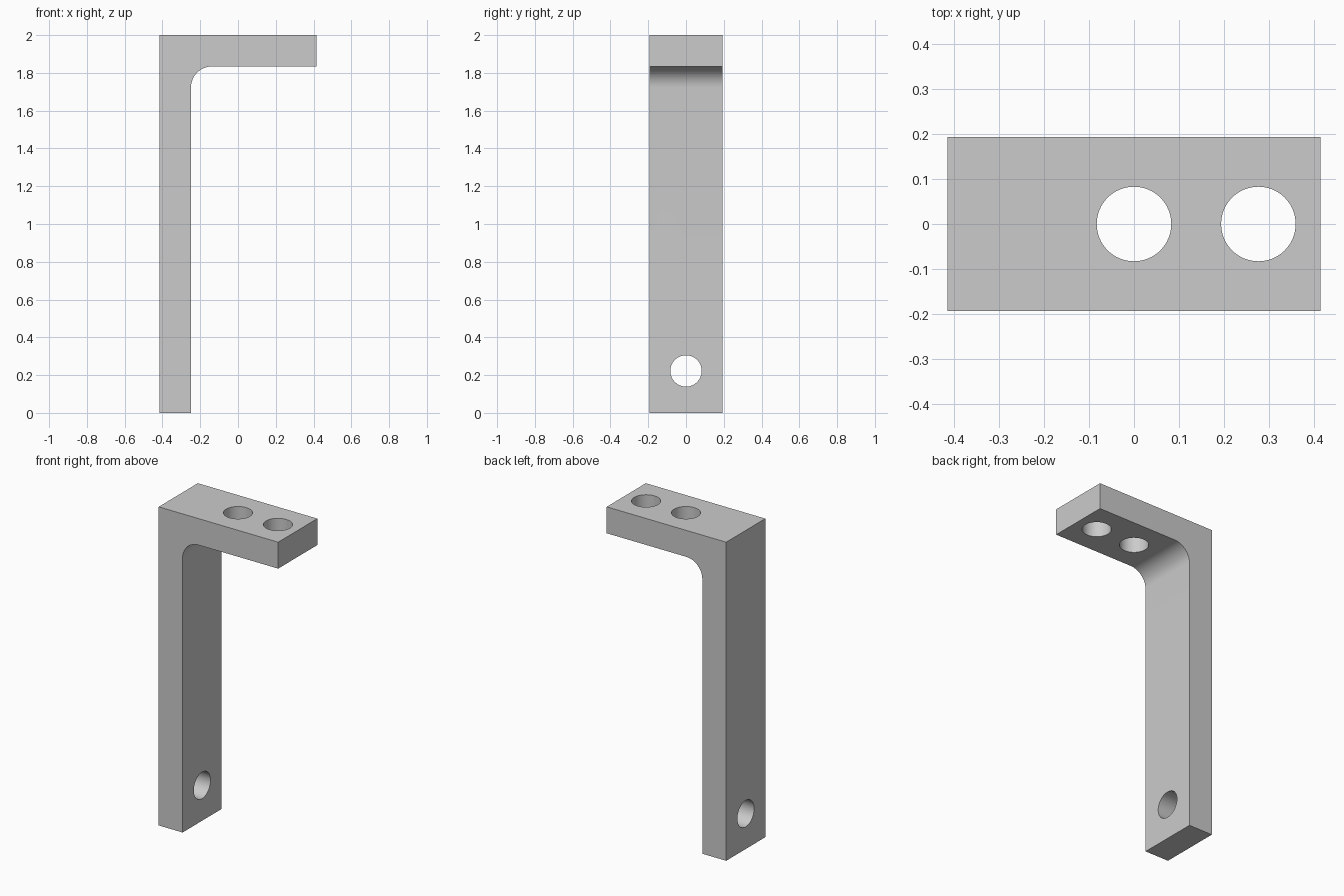
import bpy
import bmesh
from math import pi, sin, cos, radians
from mathutils import Matrix

cube = bpy.data.objects.get("Cube")
if cube:
    bpy.data.objects.remove(cube, do_unlink=True)

HALF_X, HALF_Y, HEIGHT = 0.415, 0.194, 2.0
THICK, FILLET, HOLE = 0.166, 0.111, 0.083

grey = bpy.data.materials.new("light grey metal")
grey.use_nodes = True
grey.diffuse_color = (0.6, 0.6, 0.6, 1)
grey.node_tree.nodes["Principled BSDF"].inputs["Base Color"].default_value = grey.diffuse_color


def add_object(name, bm):
    mesh = bpy.data.meshes.new(name)
    bm.to_mesh(mesh)
    bm.free()
    mesh.materials.append(grey)
    obj = bpy.data.objects.new(name, mesh)
    bpy.context.collection.objects.link(obj)
    return obj


# L-shaped side profile with a rounded inner corner
inner_x, inner_z = THICK - HALF_X, HEIGHT - THICK
steps = 16
profile = [(-HALF_X, 0), (inner_x, 0)]
for i in range(steps + 1):
    a = pi - i * pi / 2 / steps
    profile.append((inner_x + FILLET + FILLET * cos(a),
                    inner_z - FILLET + FILLET * sin(a)))
profile += [(HALF_X, inner_z), (HALF_X, HEIGHT), (-HALF_X, HEIGHT)]

# Extrude the profile through the bracket's depth
bm = bmesh.new()
face = bm.faces.new([bm.verts.new((x, -HALF_Y, z)) for x, z in profile])
side = bmesh.ops.extrude_face_region(bm, geom=[face])["geom"]
bmesh.ops.translate(bm, vec=(0, 2 * HALF_Y, 0),
                    verts=[v for v in side if isinstance(v, bmesh.types.BMVert)])
bmesh.ops.recalc_face_normals(bm, faces=bm.faces)
bracket = add_object("bracket", bm)


# Drill the bolt holes: two down through the arm, one across the leg
def drill(name, location, rotation):
    bm = bmesh.new()
    bmesh.ops.create_cone(bm, cap_ends=True, segments=64, radius1=HOLE,
                          radius2=HOLE, depth=2 * THICK,
                          matrix=Matrix.Translation(location) @ rotation)
    cutter = add_object(name, bm)
    cut = bracket.modifiers.new(name, "BOOLEAN")
    cut.operation = "DIFFERENCE"
    cut.solver = "EXACT"
    cut.object = cutter
    return cutter


upright = Matrix.Identity(4)
sideways = Matrix.Rotation(pi / 2, 4, "Y")
arm_z, leg_x = HEIGHT - THICK / 2, THICK / 2 - HALF_X
cutters = [
    drill("arm_inner_hole", (0, 0, arm_z), upright),
    drill("arm_outer_hole", (0.277, 0, arm_z), upright),
    drill("leg_hole", (leg_x, 0, 0.222), sideways),
]

# Apply the cuts, remove the cutters and smooth only the curved faces
bpy.ops.object.select_all(action="DESELECT")
bracket.select_set(True)
bpy.context.view_layer.objects.active = bracket
for cutter in cutters:
    bpy.ops.object.modifier_apply(modifier=cutter.name)
for cutter in cutters:
    bpy.data.objects.remove(cutter, do_unlink=True)
bpy.ops.object.shade_smooth_by_angle(angle=radians(30))
